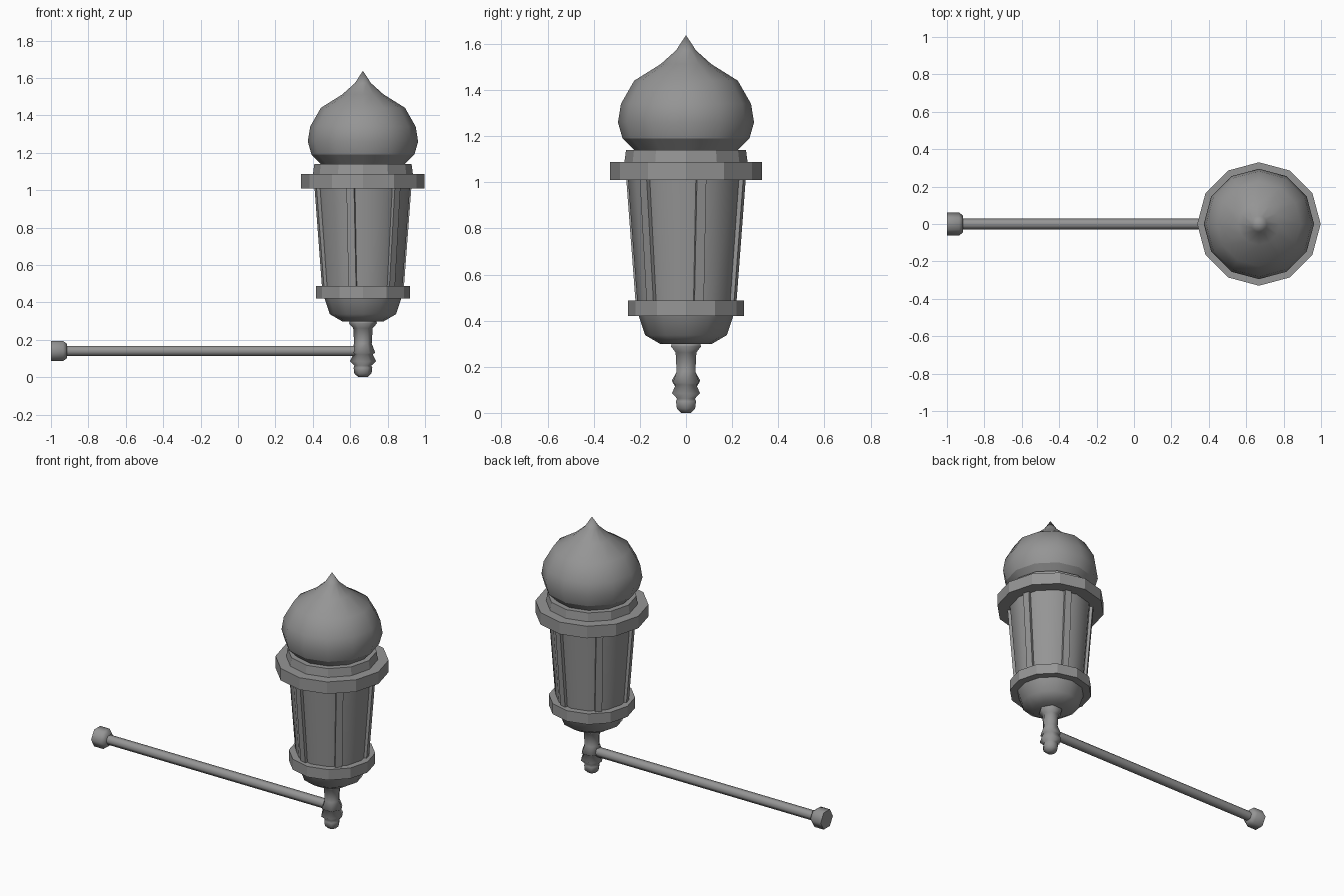
import bpy, bmesh
from math import cos, sin, pi, radians
from mathutils import Matrix, Vector

if "Cube" in bpy.data.objects:
    bpy.data.objects.remove(bpy.data.objects["Cube"])

AXIS_X = 0.668   # lantern centre line
ARM_Z = 0.14     # height of the wall arm

# Dark iron grey for every part
iron = bpy.data.materials.new("dark_iron")
iron.diffuse_color = (0.3, 0.3, 0.3, 1)
iron.use_nodes = True
iron.node_tree.nodes["Principled BSDF"].inputs["Base Color"].default_value = iron.diffuse_color


def make_object(name, bm, smooth=None):
    bmesh.ops.recalc_face_normals(bm, faces=bm.faces)
    mesh = bpy.data.meshes.new(name)
    bm.to_mesh(mesh)
    bm.free()
    mesh.materials.append(iron)
    ob = bpy.data.objects.new(name, mesh)
    bpy.context.collection.objects.link(ob)
    if smooth:
        bpy.ops.object.select_all(action='DESELECT')
        ob.select_set(True)
        bpy.context.view_layer.objects.active = ob
        bpy.ops.object.shade_smooth_by_angle(angle=radians(smooth))
    return ob


def lathe(name, profile, sides, matrix, smooth=None):
    """Stack polygon rings of (radius, height); radius 0 makes a point."""
    bm = bmesh.new()
    rings = []
    for r, h in profile:
        n = sides if r > 0 else 1
        rings.append([bm.verts.new(matrix @ Vector((r * cos(2 * pi * i / sides),
                      r * sin(2 * pi * i / sides), h))) for i in range(n)])
    for a, b in zip(rings, rings[1:]):
        for i in range(sides):
            j = (i + 1) % sides
            if len(b) == 1:
                bm.faces.new((a[i], a[j], b[0]))
            else:
                bm.faces.new((a[i], a[j], b[j], b[i]))
    for ring in (rings[0], rings[-1]):
        if len(ring) > 2:
            bm.faces.new(ring)
    return make_object(name, bm, smooth)


up = Matrix.Translation((AXIS_X, 0, 0))
# local z runs along +x, hexagon corners point to +-y
along = Matrix.Translation((0, 0, ARM_Z)) @ Matrix(
    ((0, 0, 1), (1, 0, 0), (0, 1, 0))).to_4x4()

# Wall arm and its end cap
lathe("wall_cap", [(0.062, -1.0), (0.062, -0.935), (0.045, -0.915)], 6, along, 65)
lathe("arm_rod", [(0.03, -0.93), (0.03, AXIS_X)], 6, along, 65)

# Turned stem below the lantern
lathe("stem", [(0.025, 0), (0.046, 0.02), (0.05, 0.05), (0.045, 0.062),
               (0.07, 0.085), (0.052, 0.122), (0.066, 0.13), (0.047, 0.18),
               (0.052, 0.262), (0.075, 0.288), (0.07, 0.302)], 6, up, 85)

# Lantern body
lathe("base_bowl", [(0.11, 0.298), (0.177, 0.337), (0.208, 0.43)], 12, up, 45)
lathe("lower_collar", [(0.252, 0.42), (0.252, 0.488)], 12, up)
lathe("lamp_glass", [(0.211, 0.48), (0.252, 1.02)], 12, up, 35)
lathe("upper_collar", [(0.33, 1.01), (0.33, 1.087)], 12, up)
lathe("dome_ring", [(0.268, 1.08), (0.26, 1.14)], 12, up)

# Onion dome, with a crease above its undercut
lathe("dome_undercut", [(0.22, 1.135), (0.275, 1.19)], 12, up, 35)
lathe("onion_dome", [(0.275, 1.19), (0.295, 1.26), (0.282, 1.34),
                     (0.225, 1.44), (0.11, 1.512), (0.043, 1.572), (0, 1.638)],
      12, up, 40)

# Six slanted ribs over the glass
bm = bmesh.new()
for k in range(6):
    turn = up @ Matrix.Rotation(radians(15 + 60 * k), 4, 'Z')
    v = bmesh.ops.create_cube(bm, size=1)["verts"]
    for p in v:
        top = p.co.z > 0
        r = (0.263 if top else 0.221) if p.co.x > 0 else (0.225 if top else 0.185)
        p.co = turn @ Vector((r, p.co.y * 0.042, 1.02 if top else 0.48))
make_object("ribs", bm)
